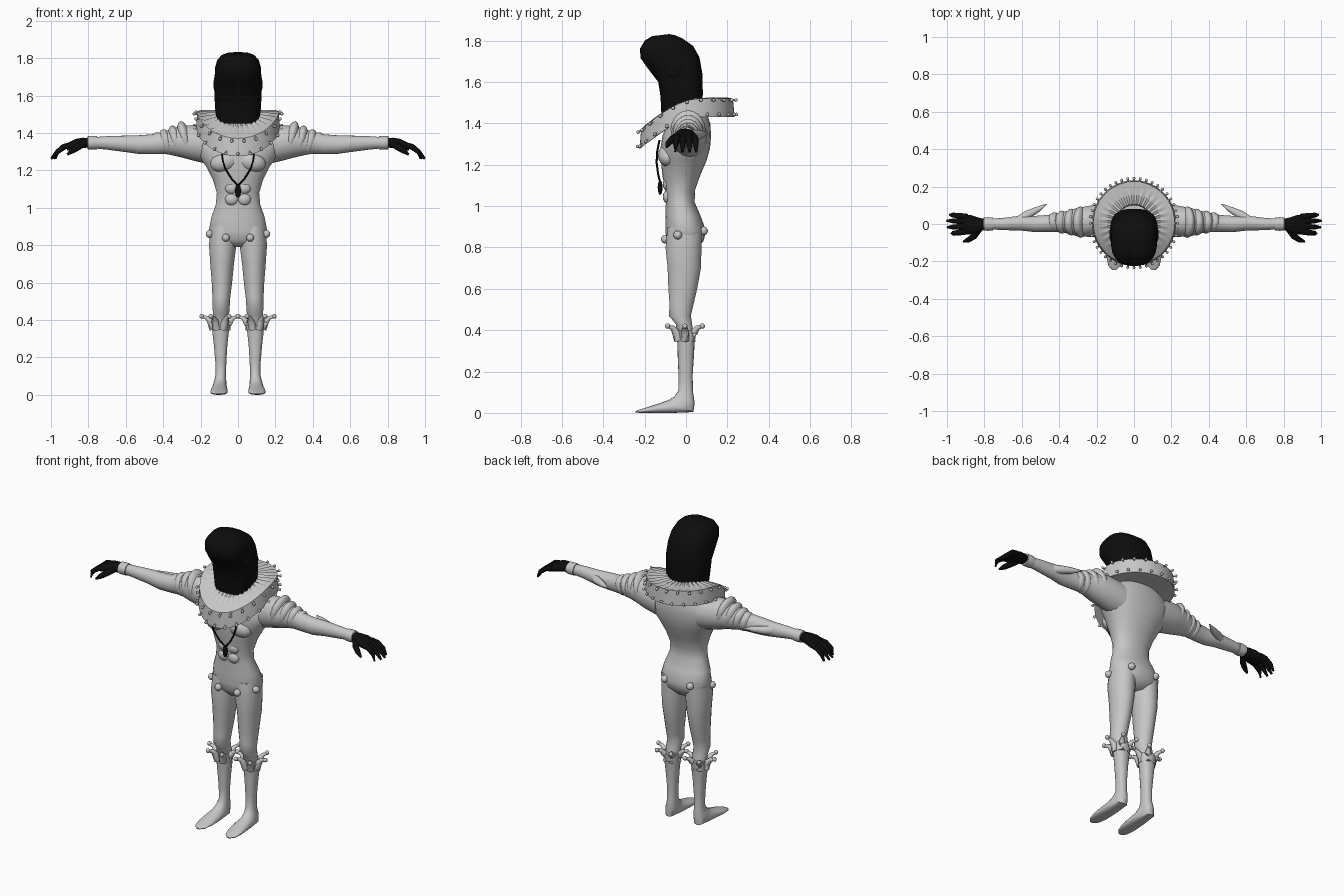
import bpy, bmesh, math
from mathutils import Vector as V, Matrix

if "Cube" in bpy.data.objects:
    bpy.data.objects.remove(bpy.data.objects["Cube"])


def material(name, value):
    m = bpy.data.materials.new(name)
    m.diffuse_color = (value, value, value, 1)
    m.use_nodes = True
    m.node_tree.nodes["Principled BSDF"].inputs["Base Color"].default_value = m.diffuse_color
    return m


GREY = material("pale_grey", 0.57)
BLACK = material("black", 0.004)


def finish(name, bm, mat, mirror=False, angle=50):
    """Turn a bmesh into a smooth object, mirrored across x if wanted."""
    bmesh.ops.recalc_face_normals(bm, faces=bm.faces)
    me = bpy.data.meshes.new(name)
    bm.to_mesh(me)
    bm.free()
    me.shade_smooth()
    me.set_sharp_from_angle(angle=math.radians(angle))
    me.materials.append(mat)
    ob = bpy.data.objects.new(name, me)
    bpy.context.collection.objects.link(ob)
    if mirror:
        ob.modifiers.new("mirror", 'MIRROR').use_axis[0] = True
    return ob


def loft(bm, rings, seg=20, power=2.0):
    """Skin superellipse rings given as (centre, half axis u, half axis v)."""
    loops = []
    for c, u, v in rings:
        loop = []
        for i in range(seg):
            a = 2 * math.pi * (i + 0.5) / seg
            k = [math.copysign(abs(t) ** (2 / power), t) for t in (math.cos(a), math.sin(a))]
            loop.append(bm.verts.new(V(c) + V(u) * k[0] + V(v) * k[1]))
        loops.append(loop)
    for a, b in zip(loops, loops[1:]):
        for i in range(seg):
            j = (i + 1) % seg
            bm.faces.new((a[i], a[j], b[j], b[i]))
    bm.faces.new(loops[0])
    bm.faces.new(loops[-1])


def upright(rows):
    """Rows (cx, front y, front z, back y, back z, half width) to rings."""
    return [((cx, (yf + yb) / 2, (zf + zb) / 2), (hw, 0, 0), (0, (yb - yf) / 2, (zb - zf) / 2))
            for cx, yf, zf, yb, zb, hw in rows]


def tube(bm, pts, radii, seg=8):
    pts = [V(p) for p in pts]
    rings = []
    for i, p in enumerate(pts):
        d = (pts[min(i + 1, len(pts) - 1)] - pts[max(i - 1, 0)]).normalized()
        ref = V((0, 0, 1)) if abs(d.z) < 0.9 else V((0, 1, 0))
        u = d.cross(ref).normalized()
        rings.append((p, u * radii[i], d.cross(u) * radii[i]))
    loft(bm, rings, seg)


def ball(bm, c, s, tilt=0, seg=14):
    s = s if isinstance(s, tuple) else (s, s, s)
    mat = Matrix.Translation(c) @ Matrix.Rotation(tilt, 4, 'Y') @ Matrix.Diagonal((*s, 1))
    bmesh.ops.create_uvsphere(bm, u_segments=seg, v_segments=seg // 2 + 1, radius=1, matrix=mat)


# torso and hips
bm = bmesh.new()
torso = [(.79, -.06, .05, .06), (.83, -.095, .085, .14), (.88, -.1, .098, .157), (.95, -.1, .072, .143),
         (1.02, -.098, .042, .119), (1.08, -.102, .045, .114), (1.15, -.115, .07, .135),
         (1.22, -.122, .1, .17), (1.28, -.124, .117, .215), (1.34, -.115, .122, .235),
         (1.40, -.09, .118, .2), (1.45, -.07, .1, .11)]
loft(bm, upright([(0, f, z, b, z, w) for z, f, b, w in torso]), 28, 2.2)
finish("torso", bm, GREY)

# chest and stomach muscles
bm = bmesh.new()
ball(bm, (.072, -.09, 1.245), (.08, .046, .052), .25)
for z in (1.165, 1.105, 1.045):
    ball(bm, (.034, -.09, z), (.036, .022, .032))
finish("muscles", bm, GREY, True)

# legs
bm = bmesh.new()
leg = [(.90, .078, -.09, .08, .07), (.80, .082, -.1, .076, .074), (.70, .085, -.09, .073, .064),
       (.60, .086, -.086, .055, .055), (.52, .089, -.08, .036, .048), (.47, .09, -.084, .024, .046),
       (.43, .091, -.05, .03, .044), (.37, .093, -.038, .038, .04)]
loft(bm, upright([(c, f, z, b, z, w) for z, c, f, b, w in leg]))
finish("legs", bm, GREY, True)

# boots with long pointed feet
bm = bmesh.new()
loft(bm, upright([
    (.093, -.05, .40, .05, .40, .05), (.093, -.042, .34, .042, .34, .045), (.093, -.04, .27, .038, .27, .037),
    (.092, -.036, .18, .032, .18, .03), (.092, -.036, .11, .034, .10, .028), (.096, -.055, .08, .042, .05, .034),
    (.099, -.085, .062, .036, .004, .04), (.1, -.125, .048, -.06, .0, .045), (.102, -.18, .03, -.165, .0, .046),
    (.104, -.225, .016, -.22, .0, .034), (.105, -.245, .008, -.244, .002, .012)]), 18, 2.3)
finish("boots", bm, GREY, True)

# curled prongs on the boot tops
bm = bmesh.new()
for i in range(6):
    a = i * math.pi / 3
    d = V((math.cos(a), math.sin(a), 0))
    at = lambda r, z: V((.096, -.005, z)) + d * r
    tube(bm, [at(.036, .35), at(.05, .39), at(.07, .412), at(.095, .418)], [.022, .02, .012, .008])
    ball(bm, at(.097, .42), .013, seg=8)
finish("boot_prongs", bm, GREY, True)

# round buttons around the hips
bm = bmesh.new()
for c in ((.152, -.04, .86), (.065, -.1, .84), (.088, .085, .88)):
    ball(bm, c, .021)
finish("hip_buttons", bm, GREY, True)

# arms
bm = bmesh.new()
arm = [(.14, .015, 1.33, .09, .1), (.23, .015, 1.345, .085, .095), (.30, .01, 1.355, .078, .086),
       (.38, .01, 1.35, .055, .063), (.46, .003, 1.34, .046, .053), (.53, .0, 1.338, .044, .05),
       (.60, .005, 1.342, .041, .044), (.70, .0, 1.347, .033, .036), (.78, 0, 1.348, .028, .029)]
loft(bm, [((x, y, z), (0, ry, 0), (0, 0, rz)) for x, y, z, ry, rz in arm], 18)
finish("arms", bm, GREY, True)

# puffed sleeve bands and swept elbow spikes
bm = bmesh.new()
for x, z, r in ((.285, 1.37, .096), (.335, 1.36, .082), (.385, 1.352, .07), (.425, 1.345, .06)):
    ball(bm, (x, .01, z), (.036, r * .88, r), .25, 18)
tube(bm, [(.61, .02, 1.345), (.57, .05, 1.345), (.52, .075, 1.347), (.467, .106, 1.35)], [.028, .024, .018, .003])
finish("sleeve_puffs", bm, GREY, True)

# wrist cuffs
bm = bmesh.new()
loft(bm, [((x, 0, 1.348), (0, r, 0), (0, 0, r)) for x, r in
          ((.752, .028), (.755, .035), (.78, .037), (.803, .035), (.806, .028))], 18)
finish("wrist_cuffs", bm, GREY, True)

# gloved hands
bm = bmesh.new()
loft(bm, [((x, y, z), (0, ry, 0), (0, 0, rz)) for x, y, z, ry, rz in
          ((.79, 0, 1.348, .026, .024), (.83, -.005, 1.347, .04, .028),
           (.87, -.005, 1.34, .053, .028), (.915, 0, 1.325, .055, .02))], 14, 2.4)
for y, tip in ((-.045, .975), (-.015, .997), (.015, 1.0), (.043, .985)):
    tube(bm, [(.89, y * .9, 1.335), (.93, y, 1.327), (.965, y * 1.1, 1.30), (tip, y * 1.15, 1.262)],
         [.017, .017, .014, .006])
tube(bm, [(.825, -.025, 1.345), (.855, -.065, 1.325), (.885, -.085, 1.305), (.912, -.094, 1.285)],
     [.018, .018, .015, .006])
finish("hands", bm, BLACK, True)


# tilted pleated collar
def collar_z(y):
    t = max(0, min(1, (y + .23) / .3))
    return 1.365 + .155 * math.sin(t * math.pi / 2)


def collar_point(a, r, k):
    """Point at angle a, radius r, k = 0 at the lower edge and 1 at the upper."""
    y = r * math.sin(a)
    return V((r * math.cos(a) * .98, y + .005, collar_z(y) - .09 * (1 - k)))


bm = bmesh.new()
N = 64
profile = ((.095, 0, 0), (.2, 0, 0), (.229, 0, 0), (.226, .5, 0), (.222, 1, 0), (.2, .98, .006), (.1, 1, .004))
cols = []
for i in range(N):
    a = 2 * math.pi * i / N
    pleat = 1 if i % 2 else -1
    cols.append([bm.verts.new(collar_point(a, r, k) + V((0, 0, p * pleat))) for r, k, p in profile])
for i in range(N):
    a, b = cols[i], cols[(i + 1) % N]
    for j in range(len(profile)):
        k = (j + 1) % len(profile)
        bm.faces.new((a[j], b[j], b[k], a[k]))
finish("collar", bm, GREY, angle=40)

# studs on the collar band
bm = bmesh.new()
for i in range(22):
    for k, shift in ((.92, 0), (.15, .5)):
        a = 2 * math.pi * (i + shift) / 22
        tube(bm, [collar_point(a, .22, k), collar_point(a, .236, k)], [.006, .005], 6)
        ball(bm, collar_point(a, .239, k), .0085, seg=8)
finish("collar_studs", bm, GREY)

# forward-leaning hood over the head
bm = bmesh.new()
loft(bm, upright([(0, *r) for r in (
    (-.12, 1.45, .08, 1.46, .113), (-.124, 1.53, .082, 1.55, .124), (-.135, 1.60, .08, 1.64, .127),
    (-.185, 1.665, .066, 1.72, .126), (-.22, 1.715, .035, 1.775, .123), (-.224, 1.76, -.015, 1.81, .112),
    (-.2, 1.80, -.05, 1.826, .088), (-.165, 1.822, -.08, 1.832, .055))]), 24, 2.6)
finish("hood", bm, BLACK)

# round ear bosses
bm = bmesh.new()
ball(bm, (.118, -.055, 1.66), (.014, .045, .045))
finish("ear_bosses", bm, BLACK, True)

# cord and pendant
bm = bmesh.new()
tube(bm, [(.085, -.128, 1.32), (.083, -.14, 1.26), (.068, -.142, 1.21), (.035, -.135, 1.155), (0, -.126, 1.12)],
     [.005] * 5, 6)
finish("necklace_cord", bm, BLACK, True)
bm = bmesh.new()
ball(bm, (0, -.125, 1.09), (.016, .012, .036))
finish("pendant", bm, BLACK)
